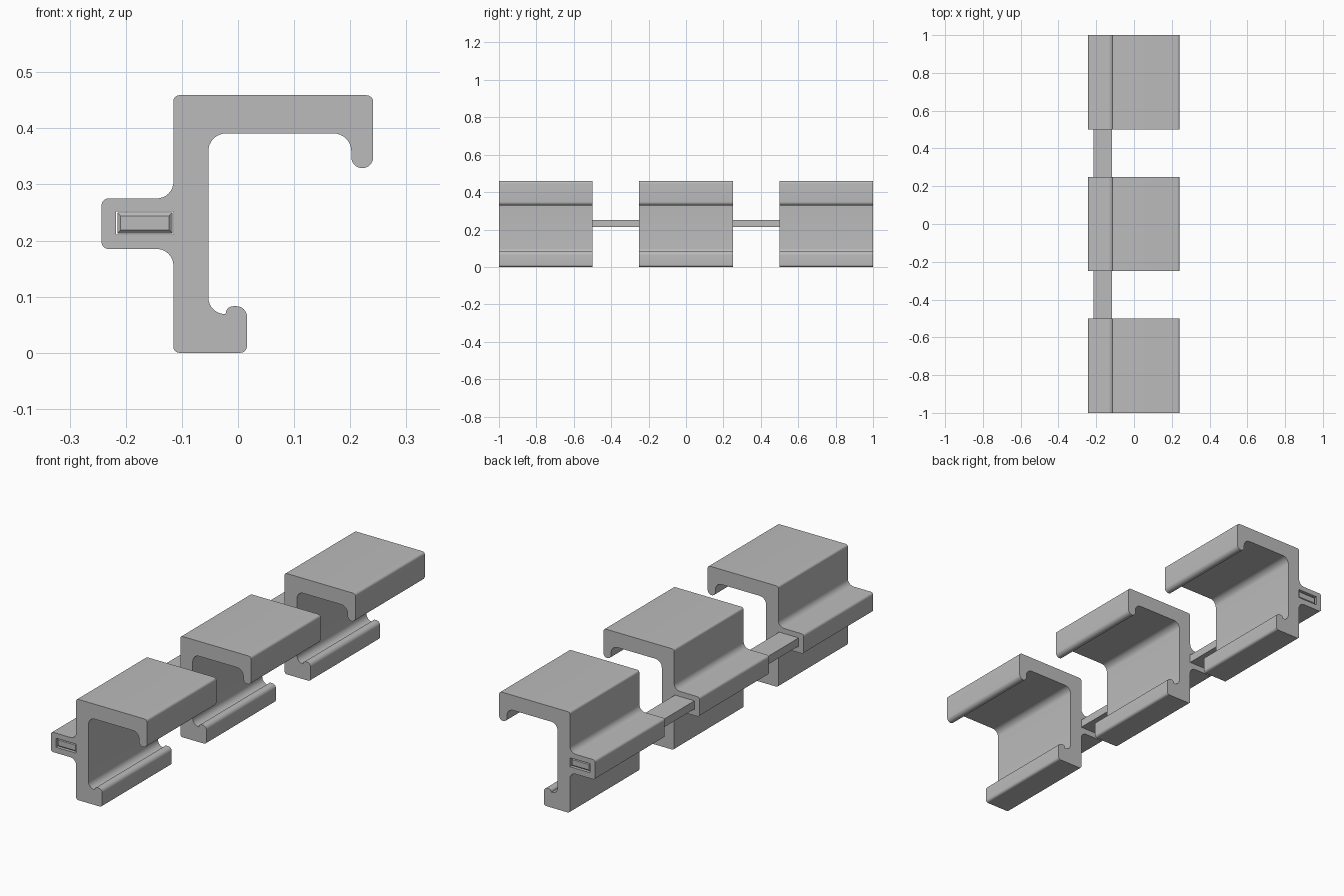
import bpy
import bmesh
from math import pi, sin, cos
from mathutils import Vector

if "Cube" in bpy.data.objects:
    bpy.data.objects.remove(bpy.data.objects["Cube"])

grey = bpy.data.materials.new("plain grey")
grey.use_nodes = True
COLOUR = (0.5, 0.5, 0.5, 1)
grey.diffuse_color = COLOUR
grey.node_tree.nodes["Principled BSDF"].inputs["Base Color"].default_value = COLOUR


def rounded(corners, steps=8):
    """Turn (x, z, radius) corners into an outline with filleted corners."""
    points = []
    for i, (x, z, r) in enumerate(corners):
        p = Vector((x, z))
        if r == 0:
            points.append(p)
            continue
        a = (Vector(corners[i - 1][:2]) - p).normalized()
        b = (Vector(corners[(i + 1) % len(corners)][:2]) - p).normalized()
        for k in range(steps + 1):
            t = k / steps * pi / 2
            points.append(p + r * (a + b) - r * (b * cos(t) + a * sin(t)))
    return points


def finish(obj):
    bpy.ops.object.select_all(action='DESELECT')
    obj.select_set(True)
    bpy.context.view_layer.objects.active = obj
    if obj.type == 'CURVE':
        bpy.ops.object.convert(target='MESH')
    bpy.ops.object.shade_smooth_by_angle(angle=pi / 6)


# Hook cross-section: lower lip, inner channel, upper hook, side rib
section = rounded([
    (-0.115, 0, 0.01), (0.016, 0, 0.012),
    (0.016, 0.083, 0.019), (-0.022, 0.083, 0.0135), (-0.022, 0.069, 0),
    (-0.053, 0.069, 0.03), (-0.053, 0.391, 0.032), (0.202, 0.391, 0.032),
    (0.202, 0.329, 0.0194), (0.241, 0.329, 0.0194),
    (0.241, 0.459, 0.012), (-0.115, 0.459, 0.01),
    (-0.115, 0.275, 0.03), (-0.243, 0.275, 0.012),
    (-0.243, 0.185, 0.012), (-0.115, 0.185, 0.03),
])
# Slot through the rib
slot = rounded([(-0.217, 0.211, 0), (-0.115, 0.211, 0),
                (-0.115, 0.252, 0), (-0.217, 0.252, 0)])

# Three extruded hook segments
for name, y in (("front", -0.75), ("middle", 0), ("back", 0.75)):
    curve = bpy.data.curves.new(name + "_hook", 'CURVE')
    curve.dimensions = '2D'
    curve.fill_mode = 'BOTH'
    curve.extrude = 0.25
    for outline in (section, slot):
        spline = curve.splines.new('POLY')
        spline.points.add(len(outline) - 1)
        for point, co in zip(spline.points, outline):
            point.co = (co.x, co.y, 0, 1)
        spline.use_cyclic_u = True
    curve.materials.append(grey)
    hook = bpy.data.objects.new(name + "_hook_segment", curve)
    hook.location.y = y
    hook.rotation_euler.x = pi / 2
    bpy.context.collection.objects.link(hook)
    finish(hook)

# Connecting bar through all slots, with chamfered ends
bm = bmesh.new()
bmesh.ops.create_cube(bm, size=1)
for v in bm.verts:
    v.co = (-0.166 + v.co.x * 0.098, v.co.y * 1.99, 0.2315 + v.co.z * 0.037)
ends = [e for e in bm.edges if abs(e.verts[0].co.y - e.verts[1].co.y) < 0.01]
bmesh.ops.bevel(bm, geom=ends, offset=0.006, segments=1, affect='EDGES')
mesh = bpy.data.meshes.new("connecting_bar")
bm.to_mesh(mesh)
bm.free()
mesh.materials.append(grey)
bar = bpy.data.objects.new("connecting_bar", mesh)
bpy.context.collection.objects.link(bar)
finish(bar)
